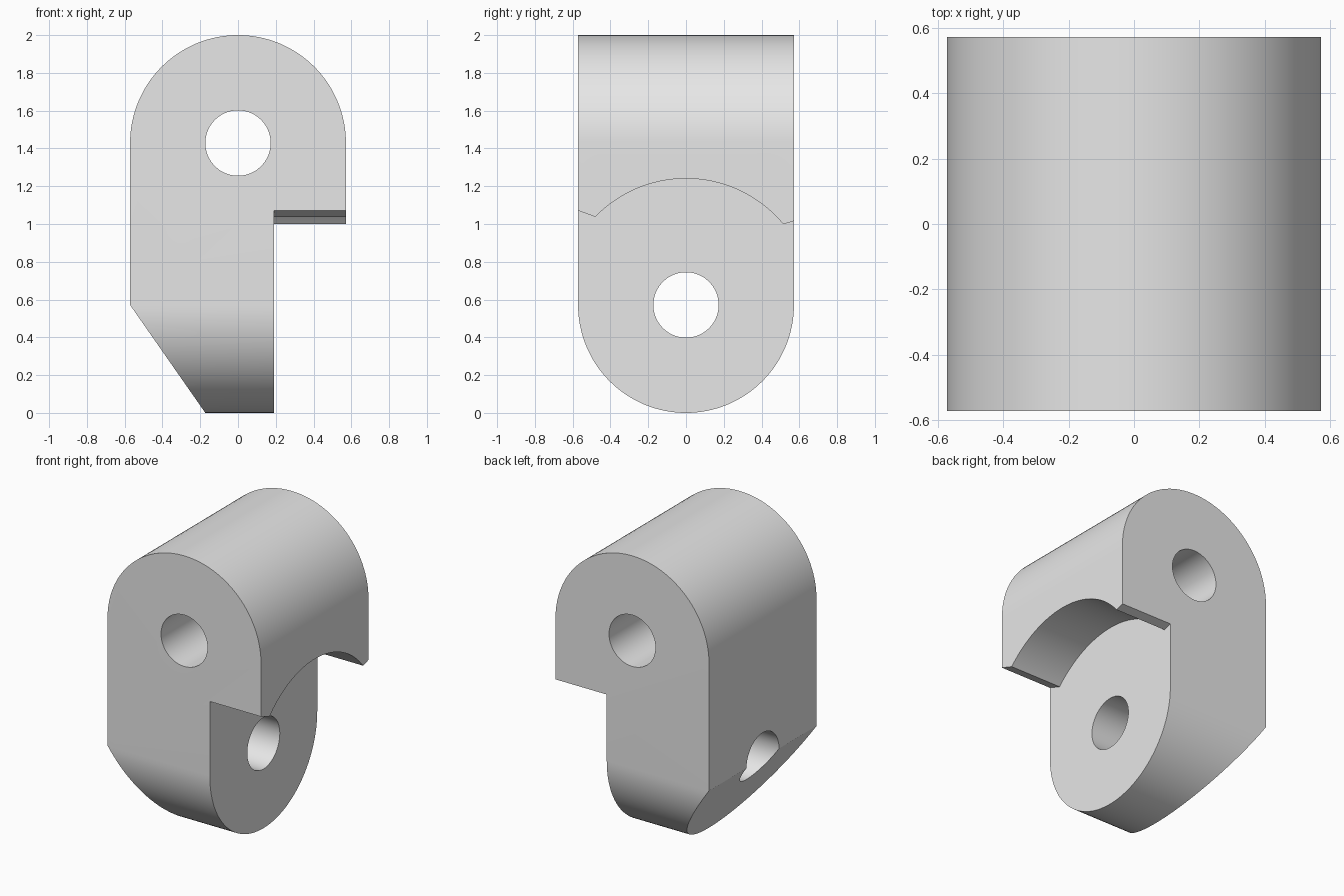
import bpy, bmesh
from math import sin, cos, radians
from mathutils import Vector

if "Cube" in bpy.data.objects:
    bpy.data.objects.remove(bpy.data.objects["Cube"], do_unlink=True)

R = 4 / 7              # outer radius of both rounded ends
HOLE = 0.173           # pin hole radius
TOP, LOW = 2 - R, R    # heights of the two pin axes
STEP = 0.19            # x of the flat face of the lower lug

grey = bpy.data.materials.new("plain grey")
grey.use_nodes = True
grey.diffuse_color = (0.8, 0.8, 0.8, 1)
grey.node_tree.nodes["Principled BSDF"].inputs["Base Color"].default_value = (0.8, 0.8, 0.8, 1)


def arc(z, r, a, b, n=64):
    """Points on an arc centred at height z, angles in degrees."""
    steps = [radians(a + (b - a) * i / n) for i in range(n + 1)]
    return [(r * cos(t), z + r * sin(t)) for t in steps]


def prism(name, outline, axis, start, end):
    """Extrude an outline of (across, z) points along x or y."""
    bm = bmesh.new()
    place = (lambda p: (start, p[0], p[1])) if axis == "x" else (lambda p: (p[0], start, p[1]))
    face = bm.faces.new([bm.verts.new(place(p)) for p in outline])
    out = bmesh.ops.extrude_face_region(bm, geom=[face])
    move = Vector((end - start, 0, 0) if axis == "x" else (0, end - start, 0))
    bmesh.ops.translate(bm, vec=move, verts=[v for v in out["geom"] if isinstance(v, bmesh.types.BMVert)])
    bmesh.ops.recalc_face_normals(bm, faces=bm.faces)
    mesh = bpy.data.meshes.new(name)
    bm.to_mesh(mesh)
    bm.free()
    mesh.materials.append(grey)
    obj = bpy.data.objects.new(name, mesh)
    bpy.context.collection.objects.link(obj)
    return obj


# Front outline: round top, straight sides, chamfered lower left
slope = (R - 0.173) / LOW
body = prism("pivot_block", arc(TOP, R, 0, 180) + [(-R, LOW), (-0.173 + 0.1 * slope, -0.1), (R, -0.1)],
             "y", -1, 1)

# Side outline: round bottom and straight walls
side = prism("side_outline", arc(LOW, R, 180, 360) + [(R, 3), (-R, 3)], "x", -1, 1)

# Clearance beside the lower lug: arched roof with sloping lips
roof = arc(LOW, 0.669, 39.7, 135.8)
notch = prism("lug_clearance", roof + [(-0.75, 1.135), (-0.75, -0.2), (0.75, -0.2), (0.75, 1.07)],
              "x", STEP, 1)

# Crossed pin holes
upper_hole = prism("upper_hole", arc(TOP, HOLE, 0, 354, 59), "y", -2, 2)
lower_hole = prism("lower_hole", arc(LOW, HOLE, 0, 354, 59), "x", -2, 2)

cutters = [(side, "INTERSECT"), (notch, "DIFFERENCE"),
           (upper_hole, "DIFFERENCE"), (lower_hole, "DIFFERENCE")]
for cutter, operation in cutters:
    cutter.hide_render = True
    mod = body.modifiers.new(cutter.name, "BOOLEAN")
    mod.operation, mod.solver, mod.object = operation, "EXACT", cutter

# Bake the cuts and drop the helpers
bpy.context.view_layer.update()
result = bpy.data.meshes.new_from_object(body.evaluated_get(bpy.context.evaluated_depsgraph_get()))
body.modifiers.clear()
body.data = result
for cutter, _ in cutters:
    bpy.data.objects.remove(cutter, do_unlink=True)

bpy.ops.object.select_all(action="DESELECT")
body.select_set(True)
bpy.context.view_layer.objects.active = body
bpy.ops.object.shade_smooth_by_angle(angle=radians(25))
